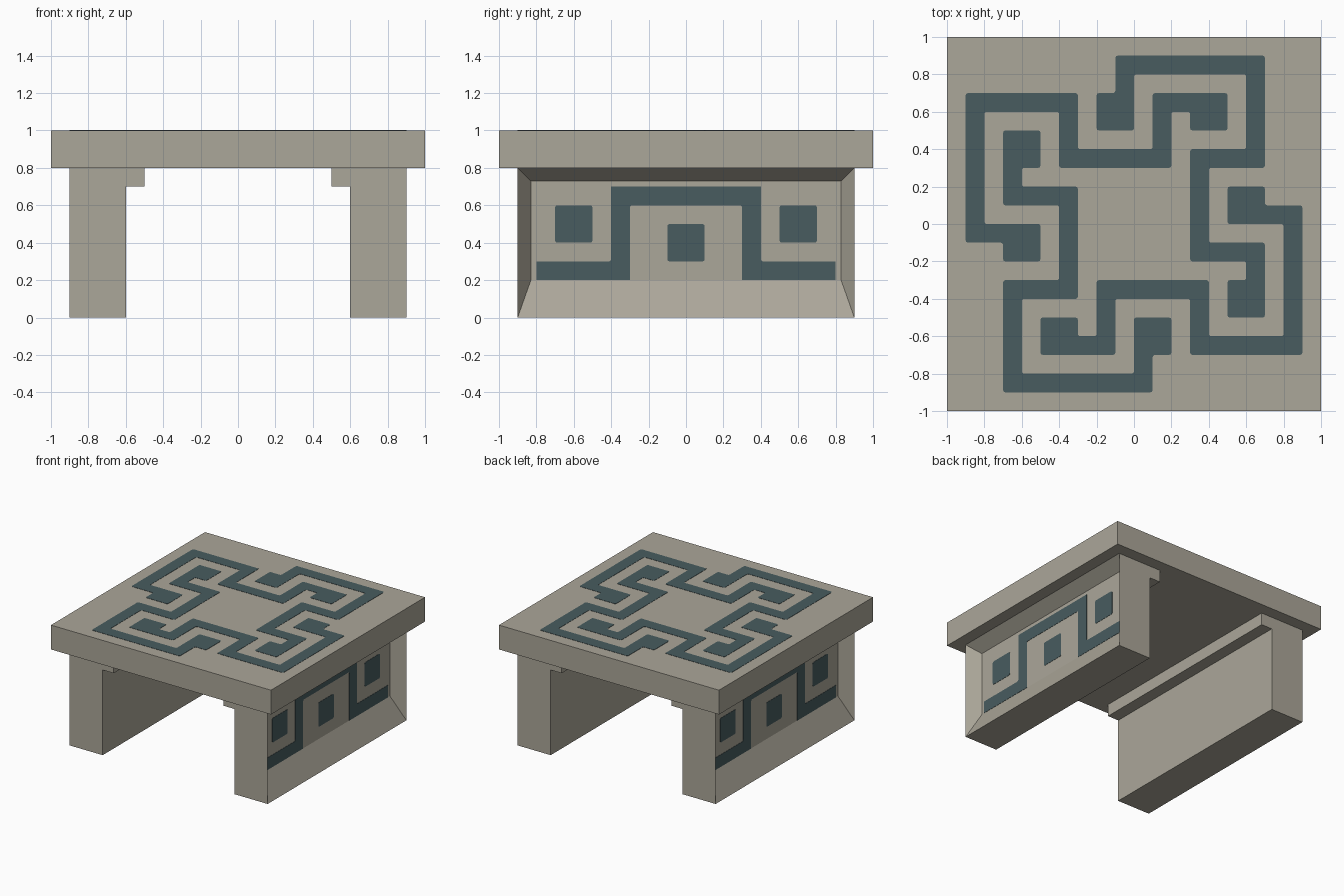
import bpy, bmesh
from math import pi
from mathutils import Matrix

if "Cube" in bpy.data.objects:
    bpy.data.objects.remove(bpy.data.objects["Cube"])

INLAY = 0.002


def material(name, rgb):
    mat = bpy.data.materials.new(name)
    mat.use_nodes = True
    mat.diffuse_color = (*rgb, 1)
    mat.node_tree.nodes["Principled BSDF"].inputs["Base Color"].default_value = (*rgb, 1)
    return mat


stone = material("warm grey stone", (0.41, 0.385, 0.32))
teal = material("dark teal inlay", (0.065, 0.107, 0.115))


def finish(bm, name, mat):
    bmesh.ops.recalc_face_normals(bm, faces=bm.faces)
    mesh = bpy.data.meshes.new(name)
    bm.to_mesh(mesh)
    bm.free()
    mesh.materials.append(mat)
    obj = bpy.data.objects.new(name, mesh)
    bpy.context.collection.objects.link(obj)
    return obj


def extrude_up(bm, vector):
    ext = bmesh.ops.extrude_face_region(bm, geom=bm.faces[:])
    verts = [g for g in ext["geom"] if isinstance(g, bmesh.types.BMVert)]
    bmesh.ops.translate(bm, verts=verts, vec=vector)


def inlay(name, strips, matrix, keep_sharp=lambda co: False):
    """Thin plate joined from strips (x0, x1, y0, y1) in tenths of a unit."""
    cells = {(i, j) for x0, x1, y0, y1 in strips
             for i in range(x0, x1) for j in range(y0, y1)}
    bm = bmesh.new()
    for i, j in sorted(cells):
        corners = ((i, j), (i + 1, j), (i + 1, j + 1), (i, j + 1))
        bm.faces.new([bm.verts.new((x / 10, y / 10, 0)) for x, y in corners])
    bmesh.ops.remove_doubles(bm, verts=bm.verts, dist=0.001)
    bmesh.ops.dissolve_limit(bm, angle_limit=0.01, verts=bm.verts, edges=bm.edges)
    # Soften the corners of the outline
    corners = []
    for v in bm.verts:
        rim = [e for e in v.link_edges if e.is_boundary]
        if len(rim) == 2 and not keep_sharp(v.co):
            a, b = [(e.other_vert(v).co - v.co).normalized() for e in rim]
            if abs(a.dot(b)) < 0.5:
                corners.append(v)
    bmesh.ops.bevel(bm, geom=corners, offset=0.012, segments=2,
                    profile=0.5, affect='VERTICES')
    extrude_up(bm, (0, 0, INLAY))
    bm.transform(matrix)
    return finish(bm, name, teal)


# Table top slab
bm = bmesh.new()
bmesh.ops.create_cube(bm, size=1, matrix=Matrix.Translation((0, 0, 0.9)) @ Matrix.Diagonal((2, 2, 0.2, 1)))
finish(bm, "table_top", stone)

# Meander on the top: one arm turned four times
arm = [(-2, 0, 5, 7), (-1, 0, 5, 9), (-1, 7, 8, 9), (6, 7, 3, 9), (3, 7, 3, 4),
       (3, 4, -2, 4), (3, 7, -2, -1), (6, 7, -5, -1), (5, 7, -5, -3)]
for k in range(4):
    inlay(f"top_meander_{k + 1}", arm,
          Matrix.Translation((0, 0, 1)) @ Matrix.Rotation(k * pi / 2, 4, 'Z'))

# Side panel pattern: stepped band and three squares
band = [(-8, -3, 2, 3), (-4, -3, 2, 7), (-4, 4, 6, 7), (3, 4, 2, 7), (3, 8, 2, 3)]
squares = [(-7, -5, 4, 6), (-1, 1, 3, 5), (5, 7, 4, 6)]


def on_panel_rim(co):
    return abs(co.x) > 0.79 or co.y < 0.21 or co.y > 0.69


leg_profile = [(0.6, 0), (0.9, 0), (0.9, 0.8), (0.5, 0.8), (0.5, 0.7), (0.6, 0.7)]
for side, turn in (("left", 0), ("right", pi)):
    spin = Matrix.Rotation(turn, 4, 'Z')

    # Slab leg with inner ledge
    bm = bmesh.new()
    bm.faces.new([bm.verts.new((x, -0.9, z)) for x, z in leg_profile])
    extrude_up(bm, (0, 1.8, 0))
    bmesh.ops.recalc_face_normals(bm, faces=bm.faces)
    # Sunken panel in the outer face
    outer = [f for f in bm.faces if f.normal.x > 0.9 and f.calc_center_median().x > 0.85]
    bmesh.ops.inset_region(bm, faces=outer, thickness=0.1)
    for v in outer[0].verts:
        v.co.x = 0.8
        v.co.z = max(v.co.z, 0.2)
    bm.transform(spin)
    finish(bm, side + "_leg", stone)

    # Inlays: pattern x runs along y, pattern y runs up
    upright = Matrix(((0, 0, 1, 0.8), (1, 0, 0, 0), (0, 1, 0, 0), (0, 0, 0, 1)))
    inlay(side + "_panel_band", band, spin @ upright, on_panel_rim)
    for n, square in enumerate(squares):
        inlay(f"{side}_panel_square_{n + 1}", [square], spin @ upright)
